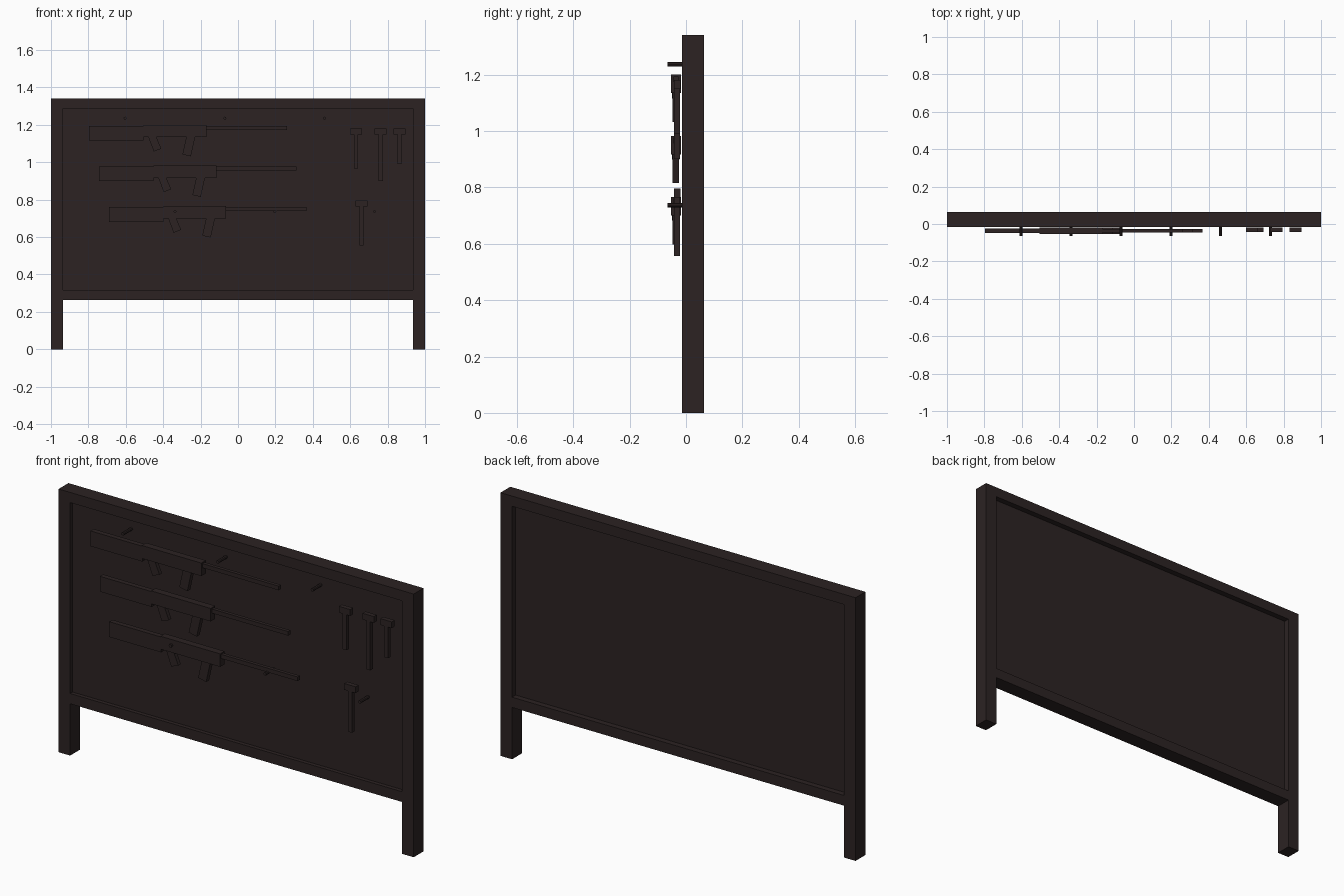
import bpy
import math

cube = bpy.data.objects.get("Cube")
if cube:
    bpy.data.objects.remove(cube, do_unlink=True)

# One dark brown finish for everything
brown = bpy.data.materials.new("dark_brown")
brown.use_nodes = True
colour = (0.025, 0.0165, 0.0165, 1)
brown.diffuse_color = colour
bsdf = brown.node_tree.nodes["Principled BSDF"]
bsdf.inputs["Base Color"].default_value = colour
bsdf.inputs["Roughness"].default_value = 0.8


def box(name, x, y, z):
    """Box from (min, max) ranges on each axis."""
    corners = [(a, b, c) for a in x for b in y for c in z]
    faces = [(0, 1, 3, 2), (4, 6, 7, 5), (0, 4, 5, 1),
             (2, 3, 7, 6), (0, 2, 6, 4), (1, 5, 7, 3)]
    return add_mesh(name, corners, faces)


def slab(name, outline, y0, y1):
    """Front outline of (x, z) points extruded through y."""
    n = len(outline)
    verts = [(x, y0, z) for x, z in outline] + [(x, y1, z) for x, z in outline]
    faces = [tuple(range(n)), tuple(reversed(range(n, 2 * n)))]
    faces += [(i, i + n, (i + 1) % n + n, (i + 1) % n) for i in range(n)]
    return add_mesh(name, verts, faces)


def add_mesh(name, verts, faces):
    mesh = bpy.data.meshes.new(name)
    mesh.from_pydata(verts, [], faces)
    mesh.materials.append(brown)
    obj = bpy.data.objects.new(name, mesh)
    bpy.context.collection.objects.link(obj)
    return obj


# Frame and recessed panel
DEPTH = (-0.015, 0.064)
for side, x in (("left", (0.935, 1)), ("right", (-1, -0.935))):
    box(side + "_post", x, DEPTH, (0, 1.34))
box("top_rail", (-0.935, 0.935), DEPTH, (1.288, 1.34))
box("bottom_rail", (-0.935, 0.935), DEPTH, (0.264, 0.316))
box("panel", (-0.935, 0.935), (0.005, 0.035), (0.316, 1.288))

# Pegs in two rows
for row, (z, xs) in enumerate(((1.236, (-0.604, -0.07, 0.463)),
                               (0.737, (-0.337, 0.197, 0.73)))):
    for x in xs:
        bpy.ops.mesh.primitive_cylinder_add(
            vertices=8, radius=0.008, depth=0.07, location=(x, -0.03, z),
            rotation=(math.pi / 2, 0, 0))
        peg = bpy.context.object
        peg.name = f"peg_row_{row + 1}"
        peg.data.materials.append(brown)

# Three racked long guns, each stepped down and to the side
for i in range(3):
    dx, dz = 0.053 * i, 1.2 - 0.217 * i

    def span(a, b, d):
        return (a + d, b + d)

    box("stock", span(-0.797, -0.505, dx), (-0.049, -0.023), span(-0.084, -0.006, dz))
    box("receiver", span(-0.505, -0.169, dx), (-0.054, -0.018), span(-0.066, 0, dz))
    box("barrel", span(-0.169, 0.261, dx), (-0.045, -0.027), span(-0.027, -0.006, dz))
    grip = [(-0.485, -0.05), (-0.45, -0.143), (-0.41, -0.127), (-0.443, -0.05)]
    magazine = [(-0.273, -0.05), (-0.297, -0.158), (-0.252, -0.168), (-0.226, -0.05)]
    slab("grip", [(x + dx, z + dz) for x, z in grip], -0.046, -0.026)
    slab("magazine", [(x + dx, z + dz) for x, z in magazine], -0.048, -0.024)

# Hammers: centre x, top of head, bottom of handle
for x, top, bottom in ((0.63, 1.181, 0.968), (0.763, 1.181, 0.901),
                       (0.864, 1.181, 0.99), (0.66, 0.796, 0.556)):
    box("hammer_head", (x - 0.032, x + 0.032), (-0.043, -0.019), (top - 0.032, top))
    box("hammer_handle", (x - 0.011, x + 0.011), (-0.042, -0.021), (bottom, top - 0.032))
